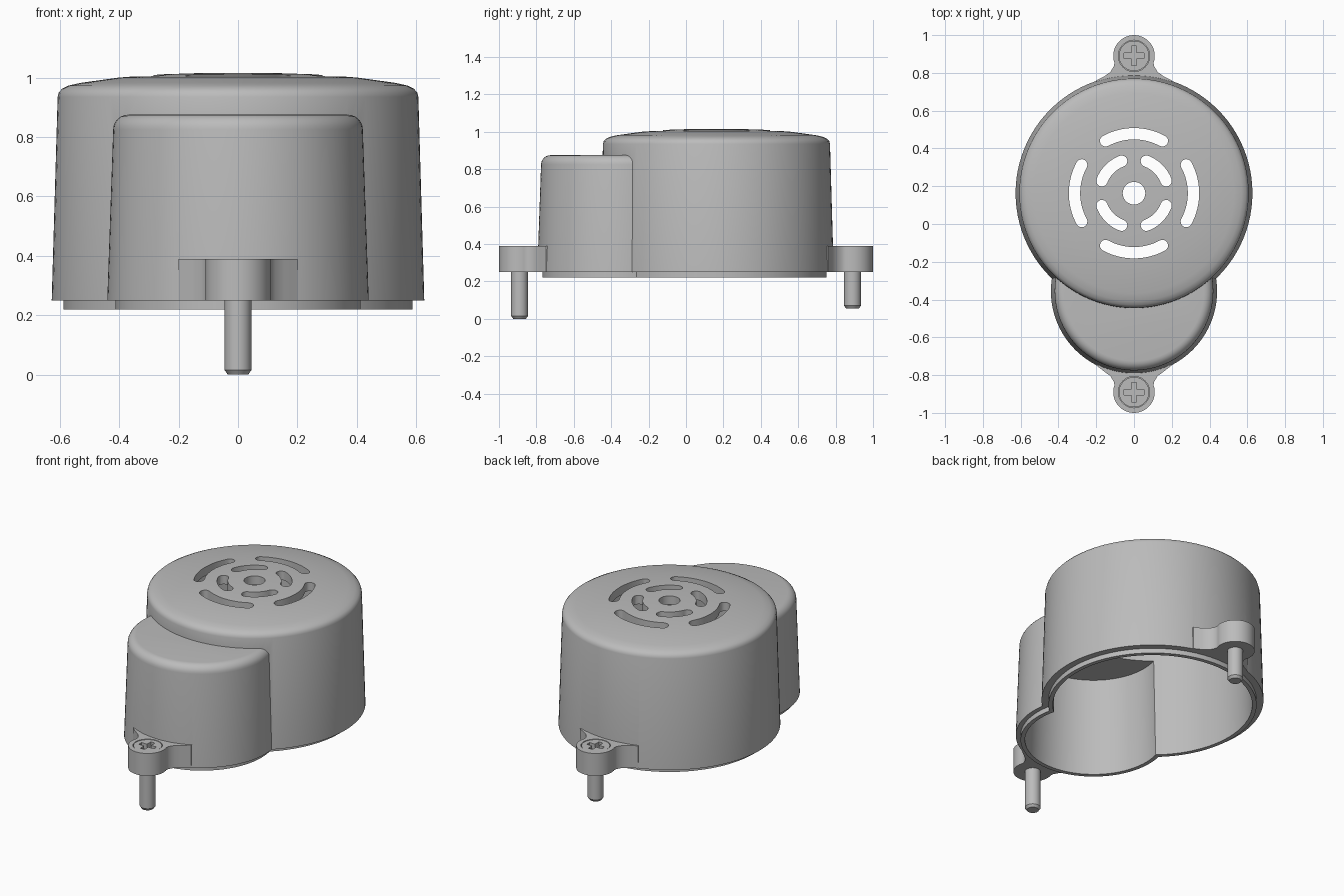
import bpy, bmesh
from math import sin, cos, radians, pi

if "Cube" in bpy.data.objects:
    bpy.data.objects.remove(bpy.data.objects["Cube"], do_unlink=True)

grey = bpy.data.materials.new("housing grey")
grey.use_nodes = True
COLOUR = (0.5, 0.5, 0.5, 1)
grey.diffuse_color = COLOUR
grey.node_tree.nodes["Principled BSDF"].inputs["Base Color"].default_value = COLOUR

BIG_Y, SMALL_Y, SCREW_Y = 0.163, -0.355, 0.89
EAR_TOP, RIM = 0.39, 0.25


def stack(name, rings):
    """Closed solid skinned through equal-length rings of points."""
    bm = bmesh.new()
    loops = [[bm.verts.new(p) for p in ring] for ring in rings]
    n = len(loops[0])
    for low, high in zip(loops, loops[1:]):
        for i in range(n):
            j = (i + 1) % n
            bm.faces.new((low[i], low[j], high[j], high[i]))
    bm.faces.new(loops[0][::-1])
    bm.faces.new(loops[-1])
    bmesh.ops.recalc_face_normals(bm, faces=bm.faces[:])
    mesh = bpy.data.meshes.new(name)
    bm.to_mesh(mesh)
    bm.free()
    mesh.materials.append(grey)
    obj = bpy.data.objects.new(name, mesh)
    bpy.context.collection.objects.link(obj)
    return obj


def lathe(name, profile, y, n=96):
    return stack(name, [[(r * cos(2 * pi * i / n), y + r * sin(2 * pi * i / n), z)
                         for i in range(n)] for r, z in profile])


def prism(name, outline, z0, z1):
    return stack(name, [[(x, y, z) for x, y in outline] for z in (z0, z1)])


def combine(target, tool, operation):
    """Apply a boolean and discard the tool."""
    mod = target.modifiers.new("cut", 'BOOLEAN')
    mod.operation, mod.solver, mod.object = operation, 'EXACT', tool
    bpy.context.view_layer.objects.active = target
    bpy.ops.object.modifier_apply(modifier=mod.name)
    bpy.data.objects.remove(tool, do_unlink=True)


def smooth(obj):
    bpy.ops.object.select_all(action='DESELECT')
    obj.select_set(True)
    bpy.context.view_layer.objects.active = obj
    bpy.ops.object.shade_smooth_by_angle(angle=radians(30))


def arc(cx, cy, r, start, end, steps):
    return [(cx + r * cos(radians(start + (end - start) * i / steps)),
             cy + r * sin(radians(start + (end - start) * i / steps)))
            for i in range(steps + 1)]


def slot(radius, middle, half, width=0.03):
    """Curved slot with round ends, around the big drum's axis."""
    a, b = middle - half, middle + half
    ends = [(radius * cos(radians(t)), BIG_Y + radius * sin(radians(t))) for t in (a, b)]
    outline = (arc(0, BIG_Y, radius + width, a, b, 16)
               + arc(*ends[1], width, b, b + 180, 8)[1:-1]
               + arc(0, BIG_Y, radius - width, b, a, 16)
               + arc(*ends[0], width, a + 180, a + 360, 8)[1:-1])
    return prism("slot_cutter", outline, 0.85, 1.1)


def ear(side, root):
    """Screw lug with flared root."""
    flare = [(0.2, 0.68), (0.2, root), (0.155, 0.783), (0.125, 0.805), (0.107, 0.835)]
    half = flare + arc(0, SCREW_Y, 0.11, -20, 90, 14)
    outline = half + [(-x, y) for x, y in reversed(half[:-1])]
    return prism("ear", [(x, side * y) for x, y in outline], RIM, EAR_TOP)


# Outer housing: domed big drum, lower small drum, stepped lip and ears
housing = lathe("housing", [(0.627, RIM), (0.607, 0.935), (0.603, 0.95), (0.592, 0.962),
                            (0.57, 0.973), (0.53, 0.982), (0.4, 1.0), (0.25, 1.011),
                            (0.1, 1.016)], BIG_Y)
round_edge = [(0.37 + 0.05 * cos(radians(t)), 0.825 + 0.05 * sin(radians(t)))
              for t in range(0, 91, 15)]
combine(housing, lathe("small_drum", [(0.44, RIM)] + round_edge, SMALL_Y), 'UNION')
combine(housing, lathe("big_lip", [(0.588, 0.22), (0.588, 0.3)], BIG_Y), 'UNION')
combine(housing, lathe("small_lip", [(0.413, 0.22), (0.413, 0.3)], SMALL_Y), 'UNION')
for side, root in ((1, 0.76), (-1, 0.748)):
    combine(housing, ear(side, root), 'UNION')

# Hollow inside
combine(housing, lathe("big_cavity", [(0.566, 0.1), (0.55, 0.9), (0.53, 0.925),
                                      (0.4, 0.948), (0.1, 0.962)], BIG_Y), 'DIFFERENCE')
combine(housing, lathe("small_cavity", [(0.391, 0.1), (0.373, 0.825)], SMALL_Y), 'DIFFERENCE')

# Sound openings in the top
combine(housing, lathe("hole_cutter", [(0.06, 0.85), (0.06, 1.1)], BIG_Y, 32), 'DIFFERENCE')
for k in range(4):
    combine(housing, slot(0.315, 90 * k, 28.5), 'DIFFERENCE')
    combine(housing, slot(0.182, 90 * k + 45, 24), 'DIFFERENCE')

# Screws sunk into the ears, each with a cross recess
for name, y, tip in (("front_screw", -SCREW_Y, 0), ("back_screw", SCREW_Y, 0.055)):
    combine(housing, lathe("bore", [(0.083, 0.345), (0.083, 0.5)], y, 48), 'DIFFERENCE')
    screw = lathe(name, [(0.034, tip), (0.045, tip + 0.015), (0.045, 0.344),
                         (0.08, 0.345), (0.08, 0.388)], y, 48)
    a, b = 0.052, 0.014
    quarter = [(a, -b), (a, b), (b, b)]
    cross = []
    for k in range(4):
        c, s = round(cos(k * pi / 2)), round(sin(k * pi / 2))
        cross += [(c * px - s * py, y + s * px + c * py) for px, py in quarter]
    combine(screw, prism("cross_cutter", cross, 0.355, 0.5), 'DIFFERENCE')
    smooth(screw)

smooth(housing)
